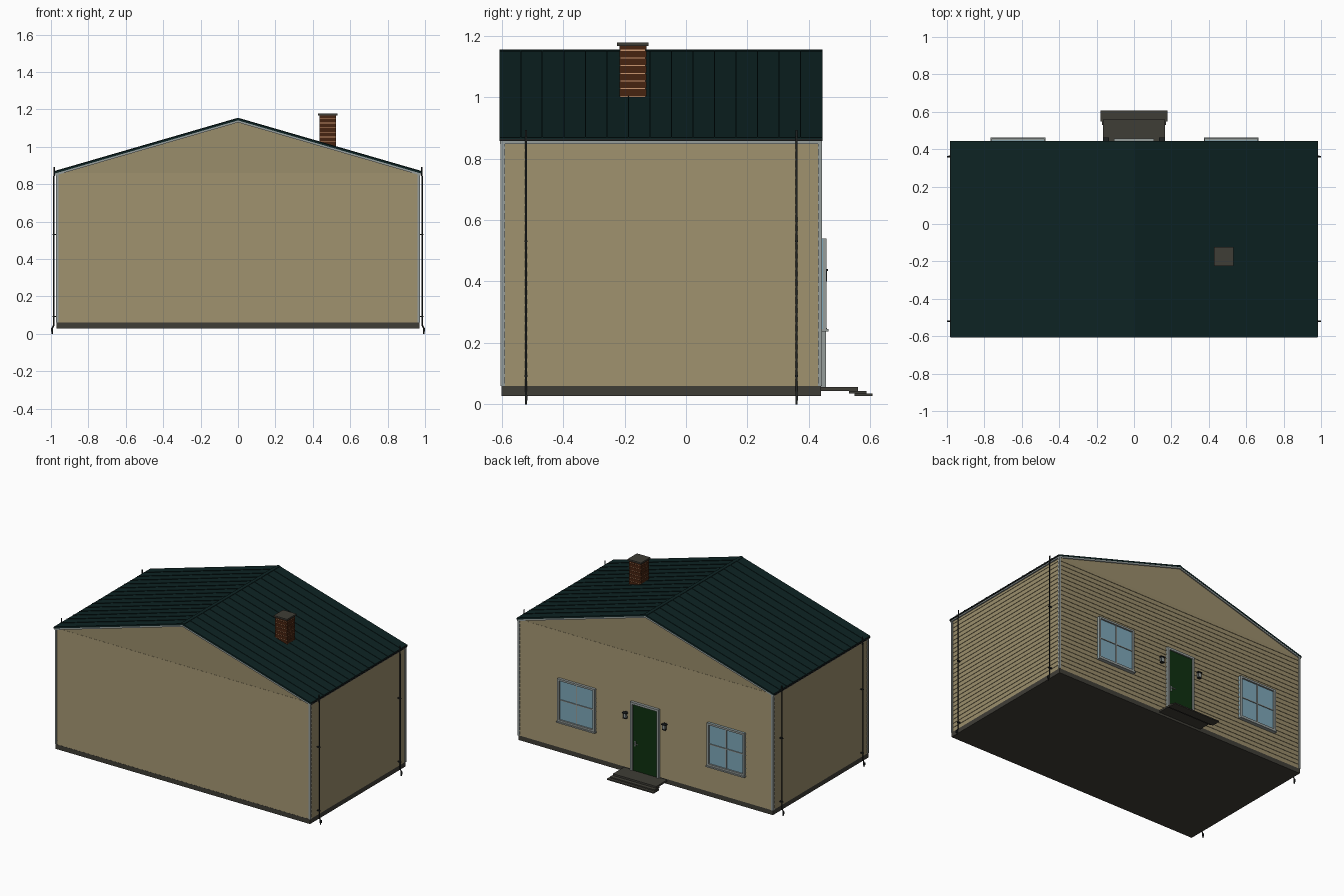
import bpy, bmesh, math

if "Cube" in bpy.data.objects:
    bpy.data.objects.remove(bpy.data.objects["Cube"])


def mat(name, r, g, b):
    m = bpy.data.materials.new(name)
    lin = [((c / 255 + 0.055) / 1.055) ** 2.4 if c > 10 else c / 255 / 12.92 for c in (r, g, b)]
    m.diffuse_color = (*lin, 1)
    m.use_nodes = True
    m.node_tree.nodes["Principled BSDF"].inputs["Base Color"].default_value = m.diffuse_color
    return m


SIDING = mat("tan siding", 154, 141, 107)
TRIM = mat("pale grey trim", 150, 157, 155)
ROOF = mat("dark teal roof", 13, 35, 35)
STONE = mat("dark grey concrete", 63, 61, 54)
METAL = mat("black metal", 30, 34, 34)
BRICK = mat("brown brick", 70, 35, 16)
MORTAR = mat("pale mortar", 200, 150, 112)
GREEN = mat("green door paint", 14, 48, 16)
GLASS = mat("blue glass", 126, 168, 186)


def finish(bm, name, m):
    bmesh.ops.recalc_face_normals(bm, faces=bm.faces)
    me = bpy.data.meshes.new(name)
    bm.to_mesh(me)
    bm.free()
    me.materials.append(m)
    ob = bpy.data.objects.new(name, me)
    bpy.context.collection.objects.link(ob)
    return ob


def boxes(name, m, *items):
    """Each item is x0, x1, y0, y1, z0, z1."""
    bm = bmesh.new()
    for x0, x1, y0, y1, z0, z1 in items:
        vs = bmesh.ops.create_cube(bm, size=1)["verts"]
        for v in vs:
            v.co = ((x0 + x1) / 2 + v.co.x * (x1 - x0),
                    (y0 + y1) / 2 + v.co.y * (y1 - y0),
                    (z0 + z1) / 2 + v.co.z * (z1 - z0))
    return finish(bm, name, m)


def prism(name, m, profile, axis, *spans):
    """Extrude an (a, z) profile along x or y over each (start, end) span."""
    bm = bmesh.new()
    for s, e in spans:
        rings = [[bm.verts.new((t, a, z) if axis == "x" else (a, t, z)) for a, z in profile]
                 for t in (s, e)]
        n = len(profile)
        for r in rings:
            bm.faces.new(r)
        for i in range(n):
            j = (i + 1) % n
            bm.faces.new((rings[0][i], rings[0][j], rings[1][j], rings[1][i]))
    return finish(bm, name, m)


FRONT, BACK, SIDE = -0.6, 0.44, 0.97
APEX, SLOPE, EAVE = 1.152, 0.29, 0.98


def chevron(top, bottom, half):
    """Gable-shaped band between two offsets below the roof surface."""
    t, b = APEX - top, APEX - bottom
    return [(-half, t - SLOPE * half), (0, t), (half, t - SLOPE * half),
            (half, b - SLOPE * half), (0, b), (-half, b - SLOPE * half)]


# Base and gabled body
boxes("foundation", STONE, (-SIDE, SIDE, FRONT - 0.001, BACK, 0.028, 0.06))
prism("wall_body", SIDING, [(-0.965, 0.06), (0.965, 0.06), (0.965, 0.86), (0, 1.14), (-0.965, 0.86)],
      "y", (FRONT + 0.004, BACK - 0.004))


# Lapped siding boards on all four walls
def lap_profile(face, sign):
    pts = [(face - sign * 0.006, 0.06)]
    n, h = 27, 0.8 / 27
    for i in range(n):
        z = 0.06 + i * h
        pts += [(face, z), (face - sign * 0.003, z + h)]
    return pts + [(face - sign * 0.006, 0.86)]


for nm, face, sign in (("front", FRONT, -1), ("back", BACK, 1)):
    prism(nm + "_siding", SIDING, lap_profile(face, sign), "x", (-0.966, 0.966))
for nm, sign in (("left", -1), ("right", 1)):
    prism(nm + "_siding", SIDING, lap_profile(sign * SIDE, sign), "y", (FRONT + 0.004, BACK - 0.004))

# Corner boards
boxes("corner_boards", TRIM, *[
    (min(s * 0.96, s * 0.974), max(s * 0.96, s * 0.974), y, y + 0.014, 0.06, 0.855)
    for s in (-1, 1) for y in (FRONT - 0.003, BACK - 0.011)])

# Roof with rake trim, ridge cap and standing seams
prism("roof", ROOF, chevron(0, 0.011, EAVE), "y", (-0.606, 0.444))
prism("rake_trim", TRIM, chevron(0.011, 0.022, 0.975), "y", (-0.605, -0.595), (0.434, 0.443))
prism("ridge_cap", ROOF, chevron(-0.003, 0.004, 0.012), "y", (-0.606, 0.444))
seams = [0.0227 + 0.07 * k for k in range(-8, 6)]
prism("roof_seams", ROOF, chevron(-0.003, 0.003, EAVE), "y", *[(y - 0.002, y + 0.002) for y in seams])

# Eave fascia and gutter lip
for nm, m, a, b, z0, z1 in (("fascia", TRIM, 0.966, 0.977, 0.848, 0.86),
                            ("gutter", METAL, 0.974, 0.983, 0.857, 0.864)):
    boxes(nm, m, *[(min(s * a, s * b), max(s * a, s * b), -0.605, 0.443, z0, z1) for s in (-1, 1)])

# Downspouts with kicked-out feet and wall brackets
for s in (-1, 1):
    for y, nm in ((-0.52, "front"), (0.36, "back")):
        cu = bpy.data.curves.new("downspout", "CURVE")
        cu.dimensions = "3D"
        cu.bevel_depth = 0.004
        cu.bevel_resolution = 1
        cu.use_fill_caps = True
        path = [(0.982, 0.893), (0.982, 0.86), (0.985, 0.83), (0.985, 0.045), (0.993, 0.03), (0.993, 0)]
        sp = cu.splines.new("POLY")
        sp.points.add(len(path) - 1)
        for p, (x, z) in zip(sp.points, path):
            p.co = (s * x, y, z, 1)
        cu.materials.append(METAL)
        ob = bpy.data.objects.new(("right_" if s > 0 else "left_") + nm + "_downspout", cu)
        bpy.context.collection.objects.link(ob)
        bpy.ops.object.select_all(action="DESELECT")
        ob.select_set(True)
        bpy.context.view_layer.objects.active = ob
        bpy.ops.object.convert(target="MESH")
boxes("downspout_brackets", METAL, *[
    (min(s * 0.965, s * 0.991), max(s * 0.965, s * 0.991), y - 0.005, y + 0.005, z, z + 0.006)
    for s in (-1, 1) for y in (-0.52, 0.36) for z in (0.09, 0.528)])
boxes("downspout_feet", METAL, *[
    (s * 0.9945 - 0.0055, s * 0.9945 + 0.0055, y - 0.004, y + 0.004, 0.012, 0.03)
    for s in (-1, 1) for y in (-0.52, 0.36)])

# Chimney: mortar core, brick courses, concrete cap
CX, CY = 0.48, -0.173
boxes("chimney_mortar", MORTAR, (CX - 0.043, CX + 0.043, CY - 0.042, CY + 0.042, 0.98, 1.165))
boxes("chimney_bricks", BRICK, *[
    (CX - 0.045, CX + 0.045, CY - 0.044, CY + 0.044, 0.979 + i * 0.025, 0.979 + i * 0.025 + 0.0215)
    for i in range(7)], (CX - 0.045, CX + 0.045, CY - 0.044, CY + 0.044, 1.154, 1.166))
boxes("chimney_cap", STONE, (CX - 0.051, CX + 0.051, CY - 0.051, CY + 0.051, 1.166, 1.177))

# Windows on the entrance side
for nm, x in (("left", -0.62), ("right", 0.52)):
    l, r, z0, z1 = x - 0.142, x + 0.142, 0.245, 0.54
    boxes(nm + "_window_glass", GLASS, (l, r, 0.436, 0.446, z0, z1))
    boxes(nm + "_window_frame", TRIM,
          (l, l + 0.013, 0.436, 0.457, z0, z1), (r - 0.013, r, 0.436, 0.457, z0, z1),
          (l + 0.013, r - 0.013, 0.436, 0.457, z1 - 0.013, z1),
          (l + 0.013, r - 0.013, 0.436, 0.457, z0, z0 + 0.013),
          (x - 0.003, x + 0.003, 0.44, 0.451, z0, z1),
          (l, r, 0.44, 0.451, 0.39, 0.396),
          (l - 0.004, r + 0.004, 0.436, 0.463, z0 - 0.008, z0 + 0.001))

# Door with frame and lever handle
boxes("door", GREEN, (-0.095, 0.095, 0.436, 0.447, 0.056, 0.515))
boxes("door_frame", TRIM,
      (-0.108, -0.093, 0.436, 0.456, 0.055, 0.528), (0.093, 0.108, 0.436, 0.456, 0.055, 0.528),
      (-0.093, 0.093, 0.436, 0.456, 0.513, 0.528))
boxes("door_handle", TRIM, (0.07, 0.079, 0.445, 0.449, 0.225, 0.262),
      (0.072, 0.077, 0.447, 0.457, 0.243, 0.249), (0.047, 0.077, 0.454, 0.458, 0.243, 0.249))

# Wall lanterns beside the door
for nm, x in (("left", -0.15), ("right", 0.15)):
    boxes(nm + "_lantern_body", METAL,
          (x - 0.009, x + 0.009, 0.436, 0.443, 0.4, 0.445),
          (x - 0.016, x + 0.016, 0.441, 0.462, 0.434, 0.441),
          (x - 0.012, x + 0.012, 0.441, 0.459, 0.4, 0.406),
          *[(x + d - 0.0015, x + d + 0.0015, 0.455, 0.458, 0.405, 0.435) for d in (-0.01, 0.01)])
    boxes(nm + "_lantern_glass", TRIM, (x - 0.009, x + 0.009, 0.443, 0.456, 0.406, 0.434))

# Entrance steps
boxes("entrance_steps", STONE,
      (-0.165, 0.165, 0.436, 0.56, 0.044, 0.056),
      (-0.17, 0.17, 0.53, 0.587, 0.036, 0.044),
      (-0.178, 0.178, 0.548, 0.607, 0.028, 0.036))
